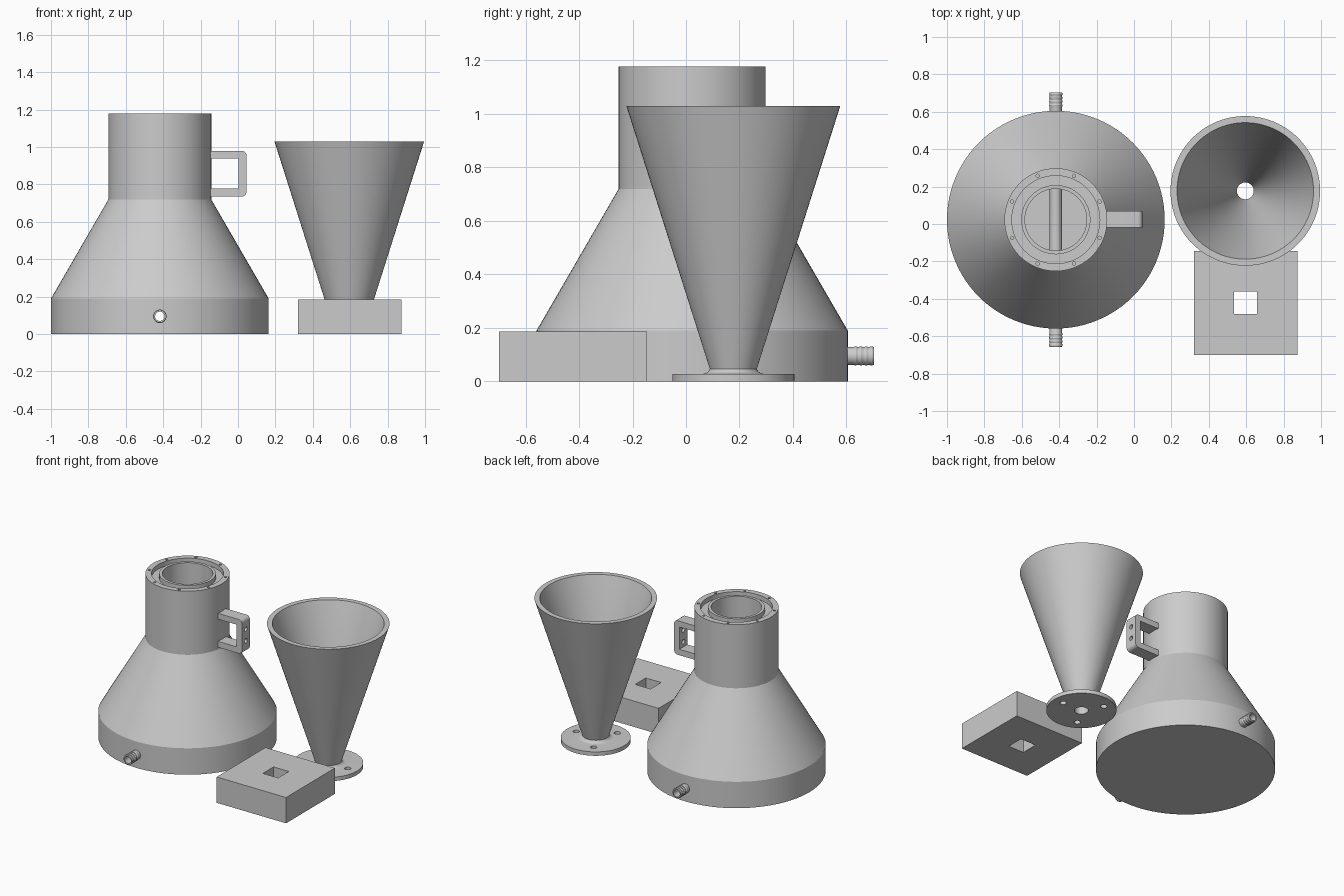
import bpy, bmesh, math
from mathutils import Matrix, Vector

if "Cube" in bpy.data.objects:
    bpy.data.objects.remove(bpy.data.objects["Cube"])

grey = bpy.data.materials.new("plain grey")
grey.diffuse_color = (0.6, 0.6, 0.6, 1)
grey.use_nodes = True
grey.node_tree.nodes["Principled BSDF"].inputs["Base Color"].default_value = grey.diffuse_color


def finish(bm, name, loc=(0, 0, 0), smooth=True):
    bmesh.ops.recalc_face_normals(bm, faces=bm.faces)
    mesh = bpy.data.meshes.new(name)
    bm.to_mesh(mesh)
    bm.free()
    mesh.materials.append(grey)
    obj = bpy.data.objects.new(name, mesh)
    bpy.context.collection.objects.link(obj)
    obj.location = loc
    if smooth:
        bpy.ops.object.select_all(action='DESELECT')
        bpy.context.view_layer.objects.active = obj
        obj.select_set(True)
        bpy.ops.object.shade_smooth_by_angle(angle=math.radians(25))
    return obj


def lathe(name, profile, loc, axis='Z', closed=False, steps=96):
    """Spin (radius, height) points around an axis."""
    bm = bmesh.new()
    vs = [bm.verts.new((r, 0, z)) for r, z in profile]
    es = [bm.edges.new(p) for p in zip(vs, vs[1:])]
    if closed:
        es.append(bm.edges.new((vs[-1], vs[0])))
    bmesh.ops.spin(bm, geom=vs + es, cent=(0, 0, 0), axis=(0, 0, 1),
                   angle=math.tau, steps=steps, use_duplicate=False)
    bmesh.ops.remove_doubles(bm, verts=bm.verts, dist=1e-5)
    if axis == 'Y':
        bmesh.ops.rotate(bm, verts=bm.verts, matrix=Matrix.Rotation(-math.pi / 2, 3, 'X'))
    return finish(bm, name, loc)


def add_cyl(bm, centre, radius, depth, axis='Z', segs=24):
    rot = {'Z': Matrix(), 'X': Matrix.Rotation(math.pi / 2, 4, 'Y'),
           'Y': Matrix.Rotation(math.pi / 2, 4, 'X')}[axis]
    bmesh.ops.create_cone(bm, cap_ends=True, segments=segs, radius1=radius, radius2=radius,
                          depth=depth, matrix=Matrix.Translation(centre) @ rot)


def add_box(bm, lo, hi):
    lo, hi = Vector(lo), Vector(hi)
    bmesh.ops.create_cube(bm, size=1, matrix=Matrix.Translation((lo + hi) / 2)
                          @ Matrix.Diagonal((*(hi - lo), 1)))


def cut(obj, bm):
    """Subtract the cutter mesh and remove the cutter."""
    cutter = finish(bm, "cutter", smooth=False)
    cutter.hide_render = True
    mod = obj.modifiers.new("holes", 'BOOLEAN')
    mod.operation, mod.solver, mod.object = 'DIFFERENCE', 'EXACT', cutter
    bpy.context.view_layer.objects.active = obj
    bpy.ops.object.modifier_apply(modifier=mod.name)
    bpy.data.objects.remove(cutter)


# Flask body: hollow, with a groove around the mouth
FX, FY = -0.418, 0.023
flask = lathe("flask_body", [
    (0, 0), (0.582, 0), (0.582, 0.19), (0.275, 0.72), (0.275, 1.178), (0.235, 1.178),
    (0.235, 1.145), (0.185, 1.145), (0.185, 1.178), (0.165, 1.178), (0.165, 0.70),
    (0.50, 0.17), (0.50, 0.04), (0, 0.04)], (FX, FY, 0))
bm = bmesh.new()
add_cyl(bm, (FX, FY, 0.095), 0.03, 1.4, 'Y')
for i in range(8):
    a = math.tau * (i + 0.5) / 8
    add_cyl(bm, (FX + 0.254 * math.cos(a), FY + 0.254 * math.sin(a), 1.178), 0.009, 0.05, segs=12)
cut(flask, bm)

# Cross tube with barbed ends
half = []
for i in range(4):
    y = 0.60 + i * 0.02
    half += [(0.033, y), (0.036, y + 0.012)]
half += [(0.033, 0.68), (0.025, 0.68)]
lathe("cross_tube", [(r, -y) for r, y in reversed(half)] + half,
      (FX, FY, 0.095), 'Y', closed=True, steps=32)

# Handle: rounded C bracket with two screw holes
outline = [(-0.16, 0.735)]
for cx, cz, start in ((0.02, 0.76, -90), (0.02, 0.955, 0)):
    for k in range(7):
        a = math.radians(start + 15 * k)
        outline.append((cx + 0.025 * math.cos(a), cz + 0.025 * math.sin(a)))
outline += [(-0.16, 0.98), (-0.16, 0.938), (0.003, 0.938), (0.003, 0.778), (-0.16, 0.778)]
bm = bmesh.new()
face = bm.faces.new([bm.verts.new((x, -0.02, z)) for x, z in outline])
ext = bmesh.ops.extrude_face_region(bm, geom=[face])
bmesh.ops.translate(bm, vec=(0, 0.09, 0),
                    verts=[v for v in ext["geom"] if isinstance(v, bmesh.types.BMVert)])
handle = finish(bm, "handle")
bm = bmesh.new()
for z in (0.815, 0.90):
    add_cyl(bm, (0.025, 0.025, z), 0.016, 0.1, 'X')
cut(handle, bm)

# Funnel with filleted foot flange
UX, UY = 0.595, 0.177
fillet = [(0.115 - 0.028 * math.sin(math.radians(a)), 0.053 - 0.025 * math.cos(math.radians(a)))
          for a in range(0, 76, 15)]
funnel = lathe("funnel", [(0.045, 0), (0.228, 0), (0.228, 0.028)] + fillet + [
    (0.40, 1.03), (0.365, 1.03), (0.045, 0.04)], (UX, UY, 0), closed=True)
bm = bmesh.new()
for i in range(3):
    a = math.tau * i / 3
    add_cyl(bm, (UX + 0.155 * math.cos(a), UY + 0.155 * math.sin(a), 0.01), 0.021, 0.06)
cut(funnel, bm)

# Square block with a square through hole
bm = bmesh.new()
add_box(bm, (0.32, -0.70, 0), (0.873, -0.145, 0.186))
block = finish(bm, "square_block", smooth=False)
bm = bmesh.new()
add_box(bm, (0.535, -0.482, -0.1), (0.657, -0.36, 0.3))
cut(block, bm)
